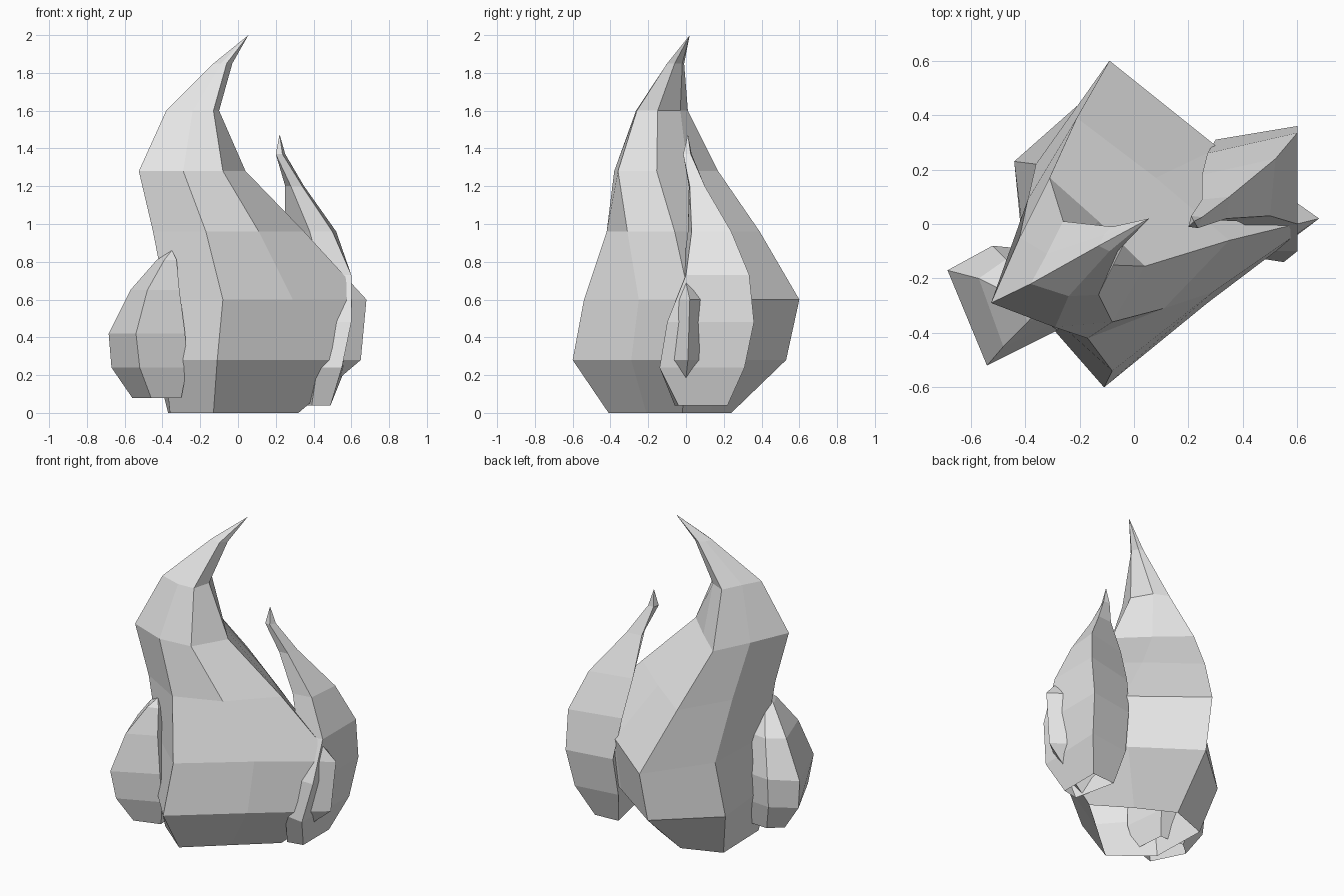
import bpy, bmesh

mat = bpy.data.materials.new("pale grey")
mat.diffuse_color = (0.8, 0.8, 0.8, 1)


def flame(name, levels, ridges, tip):
    """Loft upright ridges (one xy point per level) into a tongue, open below, with a tip."""
    bm = bmesh.new()
    rings = [[bm.verts.new((*r[i], z)) for r in ridges] for i, z in enumerate(levels)]
    n = len(ridges)
    for a, b in zip(rings, rings[1:]):
        for i in range(n):
            j = (i + 1) % n
            bm.faces.new((a[i], a[j], b[j], b[i]))
    top = bm.verts.new(tip)
    for i in range(n):
        bm.faces.new((rings[-1][i], rings[-1][(i + 1) % n], top))
    mesh = bpy.data.meshes.new(name)
    bm.to_mesh(mesh)
    bm.free()
    mesh.materials.append(mat)
    obj = bpy.data.objects.new(name, mesh)
    bpy.context.collection.objects.link(obj)
    return obj


# Main tongue: ridges counter-clockwise from the front
front = [(-.13, -.41), (-.11, -.60), (-.08, -.54), (-.17, -.42), (-.29, -.38), (-.24, -.265), (-.09, -.10)]
front_right = [(.10, -.21), (.27, -.29), (.29, -.25), (.11, -.31), (-.08, -.36), (-.13, -.26), (-.06, -.10)]
right = [(.32, -.02), (.65, .01), (.68, .02), (.35, -.06), (.04, -.155), (-.10, -.15), (-.03, -.06)]
back_right = [(.10, .12), (.27, .27), (.31, .28), (.08, .17), (-.13, .01), (-.17, -.03), (-.05, -.02)]
back = [(-.13, .24), (-.10, .53), (-.09, .60), (-.21, .39), (-.31, .17), (-.26, .01), (-.08, -.01)]
back_left = [(-.37, .15), (-.44, .23), (-.36, .22), (-.39, .09), (-.42, -.05), (-.32, -.11), (-.11, -.04)]
left = [(-.36, -.22), (-.39, -.28), (-.38, -.27), (-.45, -.26), (-.525, -.29), (-.38, -.22), (-.13, -.08)]
flame("main_flame", [0, .28, .6, .96, 1.28, 1.6, 1.85],
      [front, front_right, right, back_right, back, back_left, left], (.055, .02, 2))

# Right tongue: a curved four-sided horn
outer_front = [(.49, -.04), (.55, -.14), (.60, -.10), (.60, .0), (.50, .03), (.34, .02), (.235, -.015)]
outer_back = [(.49, .22), (.57, .31), (.60, .36), (.60, .335), (.52, .24), (.35, .10), (.25, .025)]
inner_back = [(.33, .21), (.29, .27), (.30, .31), (.27, .26), (.25, .18), (.25, .09), (.21, .03)]
inner_front = [(.39, -.06), (.42, -.12), (.47, -.10), (.44, -.02), (.38, .01), (.28, .015), (.20, -.01)]
flame("right_flame", [.04, .24, .48, .73, .96, 1.2, 1.37],
      [outer_front, outer_back, inner_back, inner_front], (.22, .01, 1.475))

# Left tongue: a short five-sided bud
bud_front = [(-.46, -.40), (-.52, -.49), (-.54, -.52), (-.48, -.45), (-.39, -.36)]
bud_right = [(-.30, -.35), (-.27, -.38), (-.28, -.39), (-.31, -.37), (-.325, -.34)]
bud_inner = [(-.32, -.14), (-.30, -.11), (-.31, -.10), (-.32, -.15), (-.33, -.26)]
bud_back = [(-.48, -.13), (-.52, -.09), (-.52, -.08), (-.47, -.13), (-.39, -.24)]
bud_left = [(-.56, -.20), (-.67, -.18), (-.685, -.17), (-.57, -.20), (-.43, -.27)]
flame("left_flame", [.08, .24, .42, .65, .81],
      [bud_front, bud_right, bud_inner, bud_back, bud_left], (-.35, -.31, .86))
